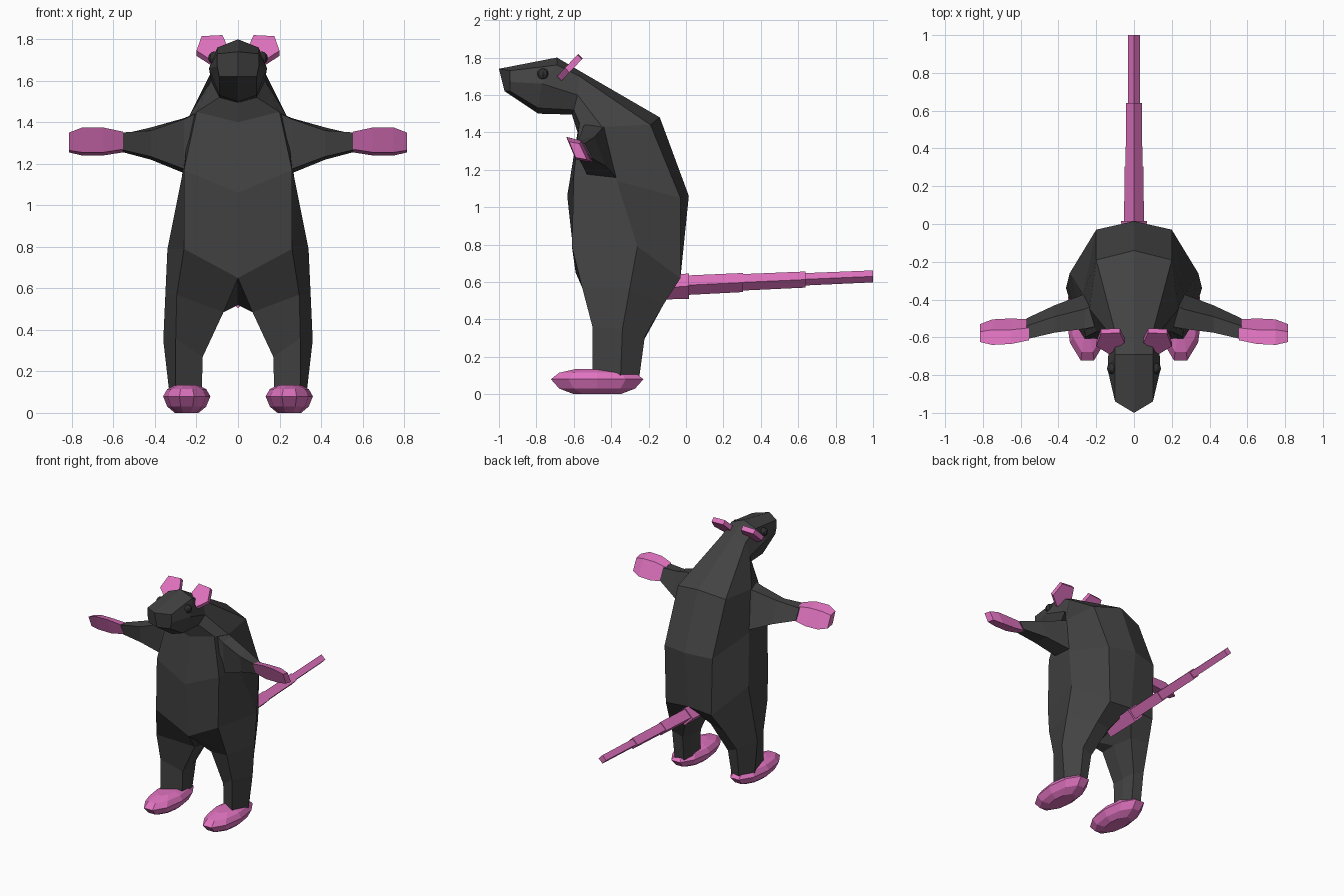
import bpy, bmesh, math
from mathutils import Vector, Matrix

if "Cube" in bpy.data.objects:
    bpy.data.objects.remove(bpy.data.objects["Cube"])


def material(name, rgb):
    m = bpy.data.materials.new(name)
    m.diffuse_color = (*rgb, 1)
    m.use_nodes = True
    m.node_tree.nodes["Principled BSDF"].inputs["Base Color"].default_value = m.diffuse_color
    return m


FUR = material("charcoal fur", (0.055, 0.055, 0.055))
PINK = material("pink skin", (0.74, 0.17, 0.52))
BLACK = material("black eye", (0.03, 0.03, 0.03))


def loft(bm, rings, closed=True, cap_start=True, cap_end=True):
    """Skin a list of rings that all have the same number of points."""
    vs = [[bm.verts.new(p) for p in r] for r in rings]
    n = len(vs[0])
    for a, b in zip(vs, vs[1:]):
        for i in range(n if closed else n - 1):
            j = (i + 1) % n
            bm.faces.new((a[i], a[j], b[j], b[i]))
    if cap_start:
        bm.faces.new(vs[0])
    if cap_end:
        bm.faces.new(vs[-1])


def finish(bm, name, mat, mirror=False):
    """Optionally mirror across x, weld the seam and make the object."""
    if mirror:
        geom = bm.verts[:] + bm.edges[:] + bm.faces[:]
        dup = bmesh.ops.duplicate(bm, geom=geom)["geom"]
        for v in dup:
            if isinstance(v, bmesh.types.BMVert):
                v.co.x = -v.co.x
    bmesh.ops.remove_doubles(bm, verts=bm.verts[:], dist=0.0005)
    bmesh.ops.recalc_face_normals(bm, faces=bm.faces[:])
    me = bpy.data.meshes.new(name)
    bm.to_mesh(me)
    bm.free()
    me.materials.append(mat)
    ob = bpy.data.objects.new(name, me)
    bpy.context.collection.objects.link(ob)
    return ob


# Body, head and legs: half rings run belly centre, belly side, flank, back side, spine
hips = [(0, -.59, .65), (.26, -.61, .79), (.34, -.26, .79), (.19, -.03, .62), (0, -.03, .635)]
torso = [
    hips,
    [(0, -.635, 1.06), (.26, -.60, 1.17), (.27, -.37, 1.14), (.20, -.03, 1.05), (0, .015, 1.06)],
    [(0, -.58, 1.40), (.20, -.57, 1.45), (.235, -.45, 1.43), (.20, -.19, 1.44), (0, -.14, 1.48)],
    [(0, -.61, 1.495), (.09, -.60, 1.52), (.13, -.58, 1.60), (.10, -.57, 1.70), (0, -.58, 1.735)],
    [(0, -.79, 1.50), (.09, -.79, 1.53), (.14, -.77, 1.66), (.10, -.69, 1.76), (0, -.69, 1.80)],
    [(0, -.97, 1.62), (.09, -.94, 1.62), (.10, -.94, 1.67), (.10, -.94, 1.73), (0, -1.0, 1.74)],
]
# Leg rings add one inner point at the crotch
leg = [
    hips + [(0, -.38, .52)],
    [(.07, -.42, .485), (.295, -.555, .57), (.35, -.30, .57),
     (.23, -.12, .48), (.10, -.15, .49), (.07, -.30, .485)],
    [(.17, -.42, .27), (.30, -.50, .36), (.36, -.34, .35),
     (.27, -.22, .31), (.19, -.23, .28), (.17, -.32, .27)],
    [(.175, -.42, .09), (.30, -.50, .09), (.33, -.35, .09),
     (.27, -.25, .09), (.20, -.26, .09), (.175, -.33, .09)],
]
bm = bmesh.new()
loft(bm, torso, closed=False, cap_start=False)
loft(bm, leg, cap_start=False)
finish(bm, "body", FUR, mirror=True)


# Arms and hands: four-cornered sections (y, z) along x
def limb(name, sections, mat):
    bm = bmesh.new()
    loft(bm, [[(x, y, z) for y, z in pts] for x, pts in sections])
    finish(bm, name, mat, mirror=True)


limb("arms", [
    (.19, [(-.54, 1.45), (-.42, 1.44), (-.36, 1.15), (-.56, 1.17)]),
    (.26, [(-.555, 1.415), (-.45, 1.42), (-.37, 1.155), (-.53, 1.175)]),
    (.42, [(-.575, 1.36), (-.49, 1.375), (-.43, 1.22), (-.56, 1.235)]),
    (.57, [(-.61, 1.35), (-.54, 1.34), (-.50, 1.26), (-.58, 1.27)]),
], FUR)
limb("hands", [
    (.555, [(-.615, 1.355), (-.55, 1.345), (-.505, 1.255), (-.58, 1.27)]),
    (.65, [(-.635, 1.375), (-.56, 1.355), (-.50, 1.24), (-.59, 1.255)]),
    (.75, [(-.64, 1.375), (-.56, 1.355), (-.505, 1.24), (-.59, 1.255)]),
    (.815, [(-.625, 1.35), (-.57, 1.34), (-.53, 1.255), (-.59, 1.265)]),
], PINK)

# Feet: squashed ten-sided ovals
bm = bmesh.new()
rings = []
for z, s in [(0, .5), (.03, .82), (.08, 1), (.115, .82), (.135, .45)]:
    rings.append([(.247 + .114 * s * math.cos(a), -.475 + .26 * s * math.sin(a), z)
                  for a in [math.tau * i / 10 for i in range(10)]])
loft(bm, rings)
finish(bm, "feet", PINK, mirror=True)

# Tail: stepped diamond-section lengths that slope up
bm = bmesh.new()
for y0, z0, r0, y1, z1, r1 in [(-.25, .56, .057, .015, .578, .068),
                               (.01, .583, .052, .305, .597, .051),
                               (.30, .598, .044, .64, .613, .043),
                               (.63, .614, .033, 1.0, .63, .032)]:
    loft(bm, [[(r * math.cos(k * math.pi / 2), y, z + r * math.sin(k * math.pi / 2))
               for k in range(4)] for y, z, r in ((y0, z0, r0), (y1, z1, r1))])
finish(bm, "tail", PINK)

# Ears: tilted five-sided plates
bm = bmesh.new()
outline = [(.05, 1.765), (.075, 1.82), (.175, 1.815), (.20, 1.745), (.13, 1.70)]
front = [Vector((x, -.69 + (z - 1.70) * .95, z)) for x, z in outline]
back = [p + Vector((0, .024, -.025)) for p in front]
loft(bm, [front, back])
finish(bm, "ears", PINK, mirror=True)

# Eyes
bm = bmesh.new()
bmesh.ops.create_uvsphere(bm, u_segments=8, v_segments=6, radius=.032,
                          matrix=Matrix.Translation((.112, -.765, 1.71)))
finish(bm, "eyes", BLACK, mirror=True)
